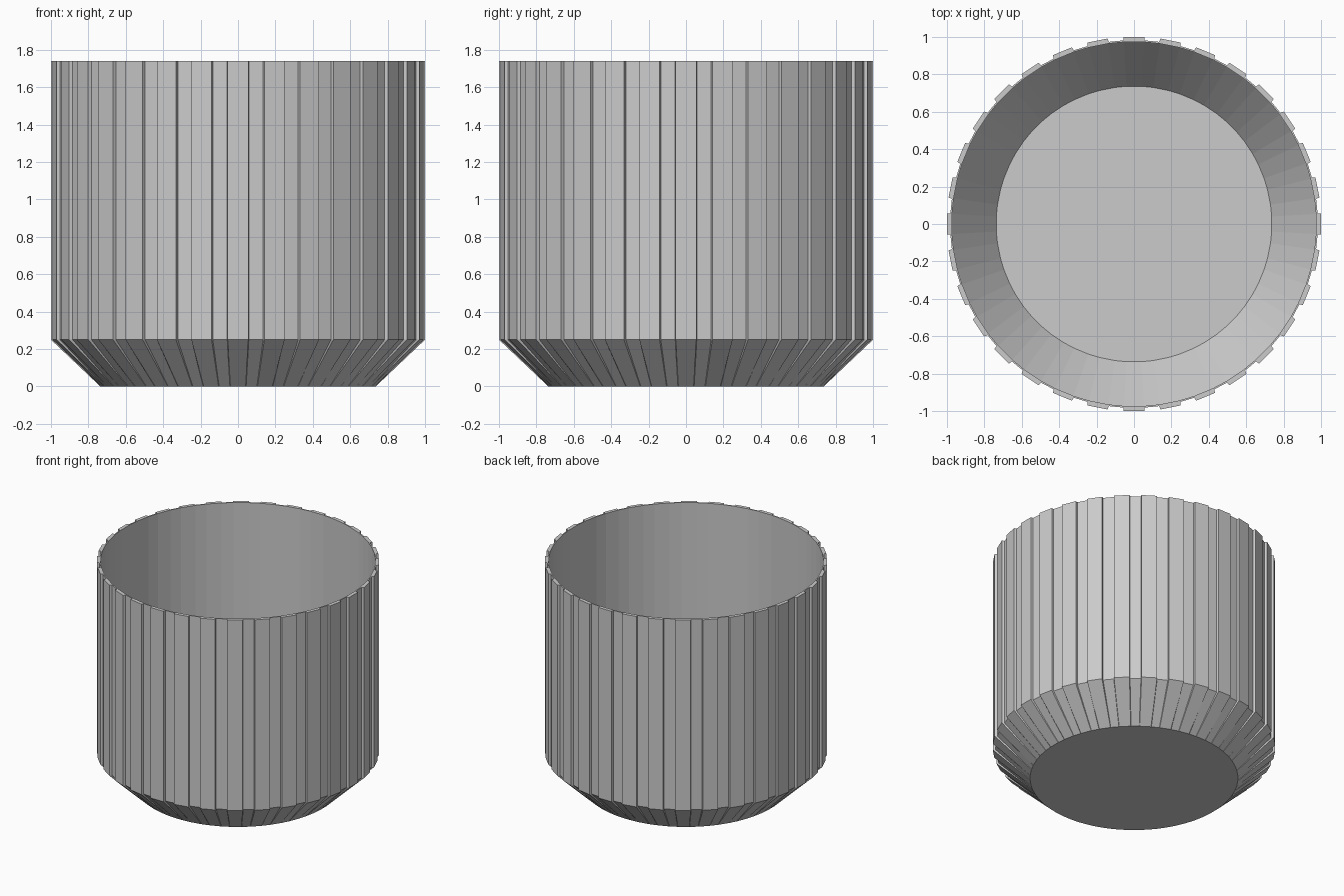
import bpy, bmesh, math

if "Cube" in bpy.data.objects:
    bpy.data.objects.remove(bpy.data.objects["Cube"])

SIDES = 32
STEP = 2 * math.pi / SIDES
RIDGE = math.radians(3.15)          # half width of one raised rib
OFFSETS = (-RIDGE, RIDGE, RIDGE + 0.004, STEP - RIDGE - 0.004)
bm = bmesh.new()


def polygon_radius(angle, radius):
    """Distance to the edge of a regular polygon with a corner at angle 0."""
    a = (angle % STEP) - STEP / 2
    return radius * math.cos(STEP / 2) / math.cos(a)


def ring(z, radius=None, ribbed=False):
    verts = []
    for s in range(SIDES):
        for i, off in enumerate(OFFSETS):
            a = s * STEP + off
            if ribbed:
                r = 1 / math.cos(RIDGE) if i < 2 else 0.983
            else:
                r = polygon_radius(a, radius)
            verts.append(bm.verts.new((r * math.cos(a), r * math.sin(a), z)))
    return verts


def bridge(a, b):
    n = len(a)
    for i in range(n):
        j = (i + 1) % n
        bm.faces.new((a[i], a[j], b[j], b[i]))


# Outside: bevelled foot, then ribbed wall
base = ring(0, 0.74)
shoulder = ring(0.25, ribbed=True)
rim_outer = ring(1.74, ribbed=True)
# Inside: plain wall running back down to the shared floor
rim_inner = ring(1.74, 0.978)
inner_low = ring(0.31, 0.978)
loops = [base, shoulder, rim_outer, rim_inner, inner_low, base]
for lower, upper in zip(loops, loops[1:]):
    bridge(lower, upper)

# Floor
bm.faces.new(list(reversed(base)))

mesh = bpy.data.meshes.new("ribbed_pot")
bm.to_mesh(mesh)
bm.free()
pot = bpy.data.objects.new("ribbed_pot", mesh)
bpy.context.collection.objects.link(pot)
